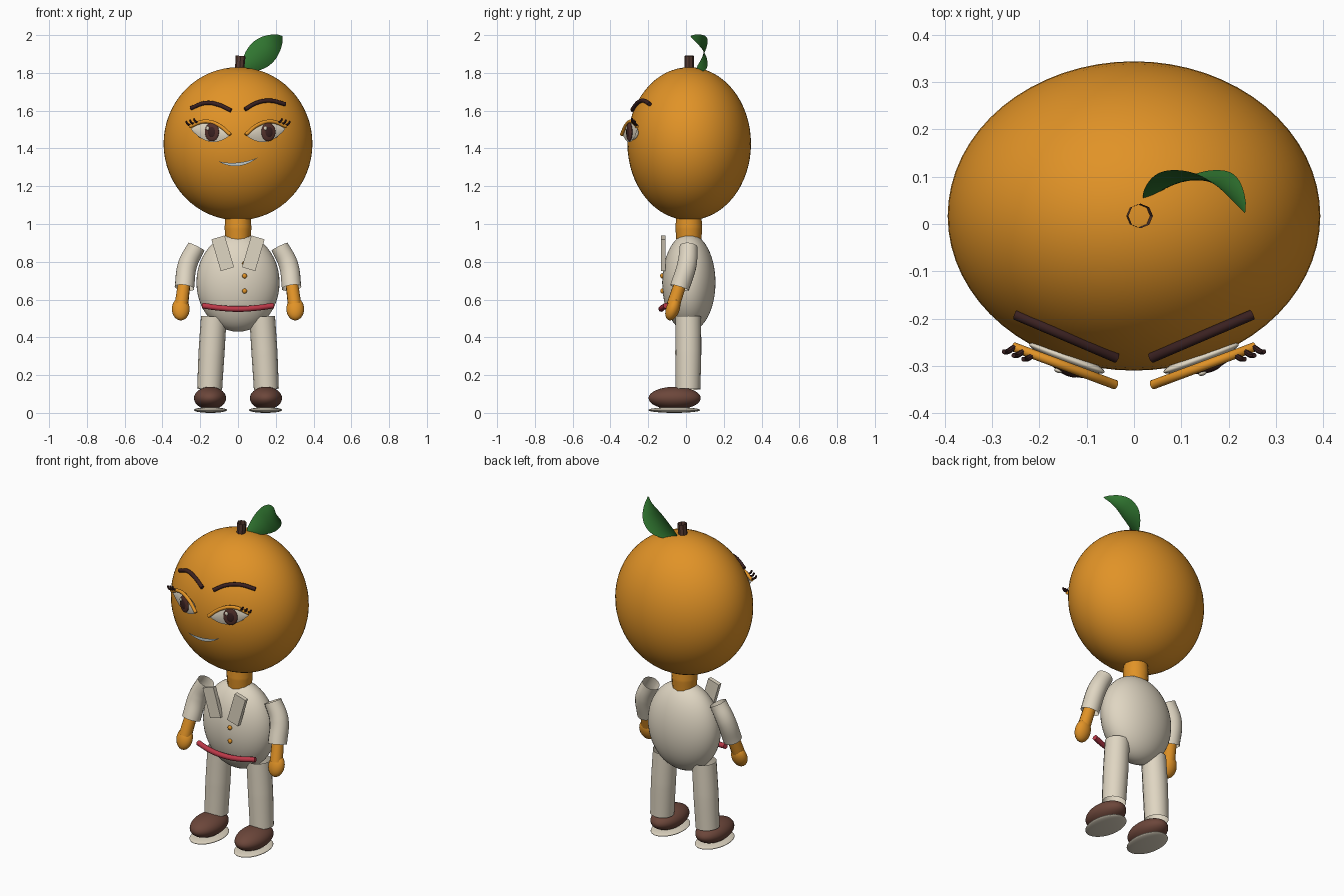
import bpy
import math
from mathutils import Matrix, Vector

cube = bpy.data.objects.get("Cube")
if cube:
    bpy.data.objects.remove(cube, do_unlink=True)


def material(name, r, g, b):
    m = bpy.data.materials.new(name)
    m.diffuse_color = (r, g, b, 1)
    m.use_nodes = True
    m.node_tree.nodes["Principled BSDF"].inputs["Base Color"].default_value = (r, g, b, 1)
    return m


ORANGE = material("orange peel", 0.75, 0.29, 0.02)
CREAM = material("cream cloth", 0.74, 0.67, 0.54)
BROWN = material("shoe brown", 0.15, 0.062, 0.043)
DARK = material("dark brown", 0.042, 0.015, 0.015)
GREEN = material("leaf green", 0.03, 0.18, 0.03)
RED = material("belt red", 0.5, 0.04, 0.065)
STEM = material("stem brown", 0.1, 0.045, 0.032)
GREY = material("mouth grey", 0.52, 0.58, 0.58)
IRIS = material("iris brown", 0.09, 0.032, 0.026)

SIDES = (("left", 1), ("right", -1))


def finish(obj, name, mat, smooth=True):
    obj.name = name
    obj.data.materials.clear()
    obj.data.materials.append(mat)
    if smooth:
        bpy.ops.object.select_all(action="DESELECT")
        obj.select_set(True)
        bpy.context.view_layer.objects.active = obj
        bpy.ops.object.shade_smooth_by_angle(angle=math.radians(40))
    return obj


def ellipsoid(name, mat, center, radii, rotation=(0, 0, 0), detail=24):
    bpy.ops.mesh.primitive_uv_sphere_add(segments=detail * 2, ring_count=detail,
                                         location=center, rotation=rotation)
    obj = bpy.context.object
    obj.scale = radii
    return finish(obj, name, mat)


def tube(name, mat, points, radii, caps=False, rings=4):
    """Round tube through the points, with a radius at each point."""
    curve = bpy.data.curves.new(name, "CURVE")
    curve.dimensions = "3D"
    curve.bevel_depth = 1
    curve.bevel_resolution = rings
    curve.use_fill_caps = caps
    spline = curve.splines.new("BEZIER")
    spline.bezier_points.add(len(points) - 1)
    for bp, co, r in zip(spline.bezier_points, points, radii):
        bp.co, bp.radius = co, r
        bp.handle_left_type = bp.handle_right_type = "AUTO"
    obj = bpy.data.objects.new(name, curve)
    bpy.context.collection.objects.link(obj)
    bpy.ops.object.select_all(action="DESELECT")
    obj.select_set(True)
    bpy.context.view_layer.objects.active = obj
    bpy.ops.object.convert(target="MESH")
    return finish(bpy.context.object, name, mat)


def sheet(name, mat, func, nu, nv):
    """Surface grid of func(u, v), both running from -1 to 1."""
    verts = [func(2 * i / nu - 1, 2 * j / nv - 1) for i in range(nu + 1) for j in range(nv + 1)]
    w = nv + 1
    faces = [(i * w + j, (i + 1) * w + j, (i + 1) * w + j + 1, i * w + j + 1)
             for i in range(nu) for j in range(nv)]
    mesh = bpy.data.meshes.new(name)
    mesh.from_pydata(verts, [], faces)
    obj = bpy.data.objects.new(name, mesh)
    bpy.context.collection.objects.link(obj)
    return finish(obj, name, mat)


# Head, neck and stem
ellipsoid("head", ORANGE, (0, 0.017, 1.425), (0.394, 0.327, 0.405), detail=32)
tube("neck", ORANGE, [(0, 0.015, 0.91), (0, 0.015, 0.98), (0, 0.015, 1.05)], [0.066, 0.071, 0.066])
tube("stem", STEM, [(0.006, 0.017, 1.79), (0.014, 0.017, 1.89)], [0.024, 0.026], rings=2)


# Leaf, bent along its length and cupped across
def leaf_point(u, v):
    t = (u + 1) / 2
    spine = Vector((0.02 + 0.215 * t, 0, 1.815 + 0.18 * t))
    width = 0.075 * math.sin(math.pi * t) ** 0.7 if 0 < t < 1 else 0
    across = Vector((-0.6, 0, 0.8)) * width * v
    y = 0.092 - 0.042 * max(0, -u) ** 2 - 0.07 * max(0, u) ** 3 + 0.022 * v * v * (1 - u * u)
    return spine + across + Vector((0, y, 0))


sheet("leaf", GREEN, leaf_point, 20, 10)

# Torso, lapels, buttons and belt
ellipsoid("torso", CREAM, (0, 0.015, 0.69), (0.22, 0.141, 0.26))
for side, s in SIDES:
    bpy.ops.mesh.primitive_cube_add(size=1, location=(s * 0.081, -0.12, 0.845),
                                    rotation=(0, s * math.radians(16.5), 0))
    lapel = bpy.context.object
    lapel.scale = (0.073, 0.025, 0.175)
    finish(lapel, side + "_lapel", CREAM, smooth=False)
    bevel = lapel.modifiers.new("soft edge", "BEVEL")
    bevel.width = 0.004
for i, z in enumerate((0.79, 0.725, 0.645)):
    y = 0.015 - 0.141 * math.sqrt(1 - ((z - 0.69) / 0.26) ** 2 - 0.025)
    ellipsoid(f"button_{i + 1}", ORANGE, (0.035, y - 0.004, z), (0.013, 0.01, 0.013), detail=8)
tube("belt", RED, [(-0.188, -0.105, 0.568), (-0.1, -0.125, 0.556), (0, -0.131, 0.55),
                   (0.1, -0.125, 0.556), (0.188, -0.105, 0.568)], [0.015] * 5, caps=True)

# Arms and legs
for side, s in SIDES:
    tube(side + "_sleeve", CREAM, [(s * 0.22, 0.014, 0.88), (s * 0.267, 0.005, 0.785),
                                   (s * 0.284, -0.034, 0.662)], [0.048, 0.052, 0.052], rings=6)
    tube(side + "_forearm", ORANGE, [(s * 0.283, -0.025, 0.7), (s * 0.3, -0.068, 0.57)],
         [0.033, 0.036])
    ellipsoid(side + "_hand", ORANGE, (s * 0.303, -0.07, 0.55), (0.047, 0.036, 0.063),
              rotation=(math.radians(-20), 0, 0), detail=14)
    tube(side + "_trouser_leg", CREAM, [(s * 0.128, 0.012, 0.51), (s * 0.14, 0.012, 0.32),
                                        (s * 0.15, 0.01, 0.125)], [0.068, 0.069, 0.066], rings=6)
    ellipsoid(side + "_shoe", BROWN, (s * 0.148, -0.06, 0.078), (0.085, 0.138, 0.06))
    ellipsoid(side + "_sole", CREAM, (s * 0.146, -0.062, 0.015), (0.088, 0.138, 0.015))

# Eyes, each lying in a plane turned outward
for side, s in SIDES:
    turn = s * math.radians(20.4)
    frame = Matrix.Translation((s * 0.146, -0.295, 1.487)) @ Matrix.Rotation(turn, 4, "Z")

    def white_point(u, v):
        rise = (1 - u * u) * v
        z = rise * (0.05 if v > 0 else 0.052) + s * 0.016 * u
        return frame @ Vector((u * 0.112, -0.008 * (1 - u * u) * (1 - v * v), z))

    def on_eye(x, y, z):
        return frame @ Vector((x, y, z))

    spin = (0, 0, turn)
    ellipsoid(side + "_eye_white", CREAM, on_eye(0, 0.012, -0.004), (0.085, 0.014, 0.04), spin, 14)
    sheet(side + "_eye_almond", CREAM, white_point, 16, 6)
    ellipsoid(side + "_iris", IRIS, on_eye(0.012, -0.01, 0), (0.04, 0.01, 0.049), spin, 14)
    ellipsoid(side + "_pupil", DARK, on_eye(0.013, -0.016, 0), (0.022, 0.007, 0.029), spin, 10)
    ellipsoid(side + "_eye_glint", CREAM, on_eye(-0.008, -0.019, 0.02), (0.009, 0.005, 0.011), spin, 8)

    # Eyelid with three lashes at the outer corner
    tube(side + "_eyelid", ORANGE,
         [on_eye(x * s, -0.005, z) for x, z in ((-0.115, -0.014), (-0.045, 0.038),
                                                (0.03, 0.056), (0.115, 0.03))],
         [0.01] * 4, caps=True)
    for i in range(3):
        x, z = 0.068 + 0.022 * i, 0.05 - 0.007 * i
        tube(f"{side}_lash_{i + 1}", DARK,
             [on_eye(x * s, -0.004, z), on_eye((x + 0.01) * s, -0.018, z + 0.006),
              on_eye((x + 0.018) * s, -0.022, z + 0.022)], [0.006, 0.006, 0.005], caps=True, rings=2)

    # Eyebrow, a little higher on the left
    lift = 0.012 if s > 0 else 0
    tube(side + "_eyebrow", DARK,
         [(s * 0.037, -0.283, 1.601 + lift / 2), (s * 0.1, -0.256, 1.63 + lift),
          (s * 0.17, -0.226, 1.641 + lift), (s * 0.25, -0.192, 1.613 + 1.8 * lift)],
         [0.011] * 4, caps=True)


# Mouth, a thin crescent with one corner raised
def mouth_point(u, v):
    curve = 1 - u * u
    z = 1.342 + 0.01 * u - 0.026 * curve + 0.009 * v * curve
    return Vector((0.105 * u, -0.322, z))


sheet("mouth", GREY, mouth_point, 16, 2)
